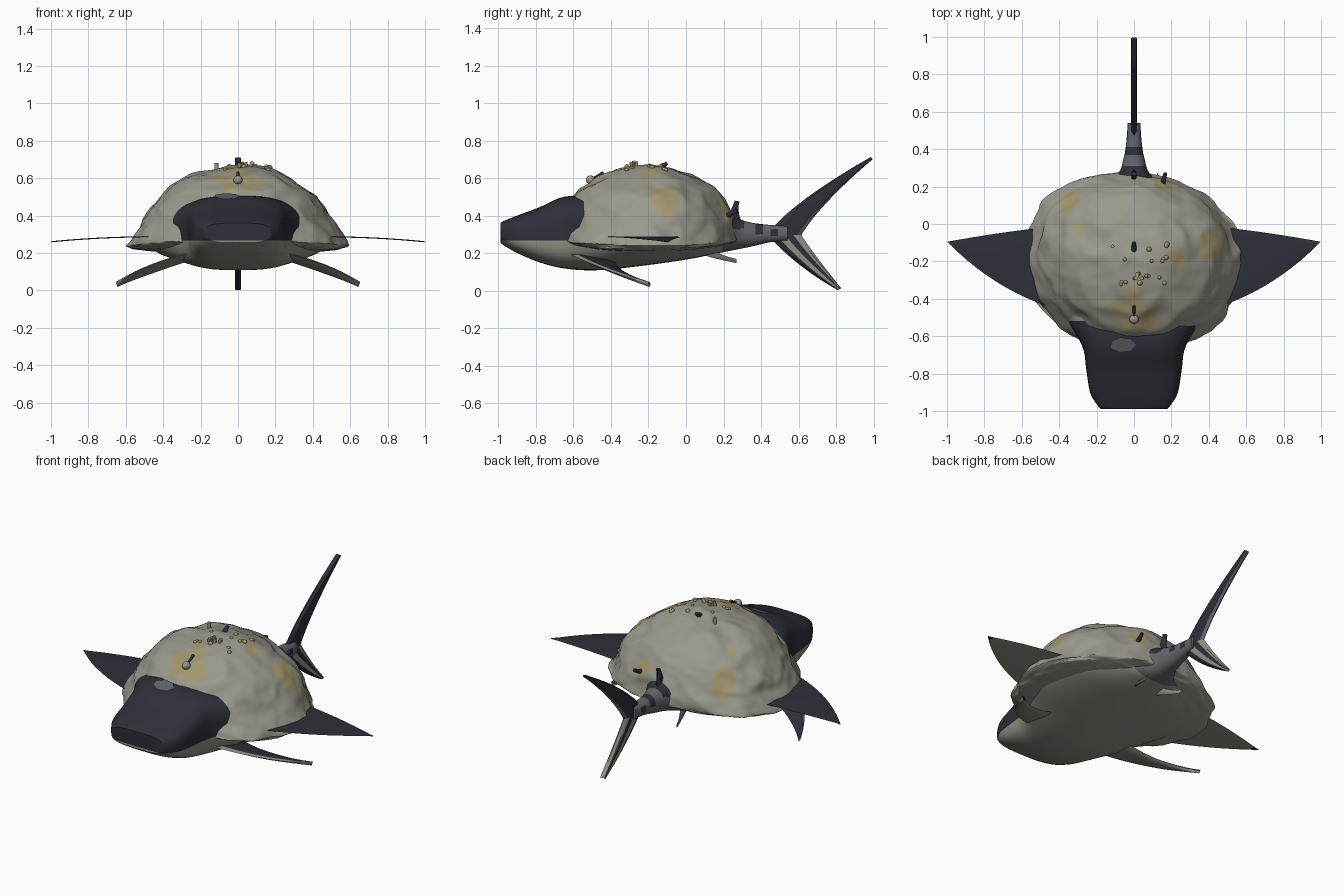
import bpy, bmesh, math, random
from mathutils import Vector, noise
from mathutils.bvhtree import BVHTree

random.seed(4)
if "Cube" in bpy.data.objects:
    bpy.data.objects.remove(bpy.data.objects["Cube"], do_unlink=True)


def material(name, rgb):
    m = bpy.data.materials.new(name)
    m.use_nodes = True
    m.diffuse_color = (*rgb, 1)
    bsdf = next(n for n in m.node_tree.nodes if n.type == "BSDF_PRINCIPLED")
    bsdf.inputs["Base Color"].default_value = (*rgb, 1)
    bsdf.inputs["Roughness"].default_value = 0.8
    return m


DARK = material("dark navy skin", (0.027, 0.028, 0.04))
BELLY = material("olive grey belly", (0.28, 0.28, 0.232))
STALK = material("blue grey skin", (0.12, 0.125, 0.14))
ROCK = material("grey rock", (0.325, 0.32, 0.265))
SAND = material("sandy yellow", (0.37, 0.31, 0.16))


def finish(name, bm, mats, angle=40):
    bmesh.ops.recalc_face_normals(bm, faces=bm.faces)
    me = bpy.data.meshes.new(name)
    bm.to_mesh(me)
    bm.free()
    ob = bpy.data.objects.new(name, me)
    bpy.context.collection.objects.link(ob)
    for m in mats:
        me.materials.append(m)
    bpy.ops.object.select_all(action="DESELECT")
    ob.select_set(True)
    bpy.context.view_layer.objects.active = ob
    bpy.ops.object.shade_smooth_by_angle(angle=math.radians(angle))
    return ob


def catmull(a, b, c, d, t):
    return 0.5 * (2 * b + (c - a) * t + (2 * a - 5 * b + 4 * c - d) * t * t
                  + (3 * b - a - 3 * c + d) * t ** 3)


# Body: rounded sections along y, as (y, half width, bottom, top)
stations = [
    (-0.99, 0.175, 0.255, 0.36), (-0.97, 0.195, 0.24, 0.372),
    (-0.9, 0.235, 0.2, 0.4), (-0.78, 0.255, 0.15, 0.445),
    (-0.65, 0.278, 0.118, 0.5), (-0.48, 0.38, 0.108, 0.5),
    (-0.25, 0.5, 0.13, 0.46), (0.0, 0.46, 0.165, 0.43),
    (0.15, 0.27, 0.195, 0.41), (0.25, 0.1, 0.215, 0.39),
    (0.35, 0.056, 0.235, 0.362), (0.45, 0.04, 0.258, 0.35),
    (0.54, 0.034, 0.265, 0.345)]
pts = [Vector(s) for s in stations]
sections = []
for i in range(len(pts) - 1):
    a, b, c, d = (pts[max(0, min(len(pts) - 1, i + k))] for k in (-1, 0, 1, 2))
    sections += [catmull(a, b, c, d, j / 5) for j in range(5)]
sections.append(pts[-1])

bm = bmesh.new()
rings = []
for y, w, lo, hi in sections:
    power = 0.6 + 0.3 * max(0, min(1, (y + 0.65) / 0.3))
    ring = []
    for k in range(48):
        a = math.tau * k / 48
        cx, sz = math.cos(a), math.sin(a)
        x = math.copysign(abs(cx) ** power, cx) * w
        z = math.copysign(abs(sz) ** power, sz) * (hi - lo) / 2 + (lo + hi) / 2
        ring.append(bm.verts.new((x, y, z)))
    rings.append(ring)
for r, s in zip(rings, rings[1:]):
    for k in range(48):
        bm.faces.new((r[k], r[k - 1], s[k - 1], s[k]))
bm.faces.new(rings[0])
bm.faces.new(rings[-1])
bmesh.ops.bisect_plane(bm, geom=bm.verts[:] + bm.edges[:] + bm.faces[:],
                       plane_co=(0, 0, 0.268), plane_no=(0, 0, 1))
for f in bm.faces:
    c = f.calc_center_median()
    if c.y > 0.2:
        root = c.y < 0.31 and c.z > 0.33
        spot = 0.37 < c.y < 0.42 and c.z > 0.3 or 0.46 < c.y < 0.5 and 0.29 < c.z < 0.33
        f.material_index = 0 if root or spot else 2
    else:
        f.material_index = 1 if c.z < 0.268 or c.y > -0.5 else 0
finish("body", bm, [DARK, BELLY, STALK])

# Rock shell: squashed sphere roughened with noise, with sandy patches
bm = bmesh.new()
bmesh.ops.create_icosphere(bm, subdivisions=6, radius=1)
for v in bm.verts:
    d = v.co.normalized()
    lump = noise.fractal(d * 2.0 + Vector((3, 1, 7)), 1.1, 2.1, 4)
    crease = abs(noise.noise(d * 3 + Vector((8, 2, 5))))
    r = 1.015 + 0.045 * lump - 0.05 * crease
    up = 0.39 if d.z > 0 else 0.07
    wide = 0.585 * (1 - 0.08 * max(0, min(1, d.z * 4)))
    long = 0.51 if d.y < 0 else 0.455
    x = wide * d.x * r
    v.co = (x, -0.18 + long * d.y * r - 0.04 * x,
            0.275 + up * d.z * r - 0.035 * d.x * d.x)
patches = [((0, -0.49, 0.58), 0.115), ((0.41, -0.12, 0.46), 0.09),
           ((0.37, -0.09, 0.52), 0.05), ((0.22, -0.19, 0.61), 0.05),
           ((-0.32, 0.11, 0.42), 0.085), ((0.14, 0.22, 0.42), 0.055),
           ((-0.3, -0.03, 0.55), 0.03), ((0, -0.36, 0.64), 0.035)]
for f in bm.faces:
    c = f.calc_center_median()
    wobble = 1 + 0.6 * noise.noise(c * 12)
    f.material_index = int(any((c - Vector(p)).length < r * wobble
                               for p, r in patches))
tree = BVHTree.FromBMesh(bm)
finish("rock_shell", bm, [ROCK, SAND], 50)


def surface(x, y):
    return tree.ray_cast(Vector((x, y, 2)), Vector((0, 0, -1)))[0]


def bezier(p, t):
    a, b, c = map(Vector, p)
    return a * (1 - t) ** 2 + b * 2 * t * (1 - t) + c * t * t


def fin(name, lead, trail, thick, axis, mats, rule, power=0.5, mirror=False):
    """Lens shaped blade between a leading and a trailing curve."""
    bm = bmesh.new()
    n, m = 14, 8
    axis = Vector(axis)
    for side in (1, -1):
        grid = []
        for i in range(n + 1):
            a, b = bezier(lead, i / n), bezier(trail, i / n)
            grid.append([bm.verts.new(a.lerp(b, j / m) + axis * side * thick
                         * (4 * j / m * (1 - j / m)) ** power)
                         for j in range(m + 1)])
        for i in range(n):
            for j in range(m):
                f = bm.faces.new((grid[i][j], grid[i + 1][j],
                                  grid[i + 1][j + 1], grid[i][j + 1]))
                f.material_index = rule(i / n, (j + 0.5) / m, side)
    bmesh.ops.remove_doubles(bm, verts=bm.verts, dist=0.0005)
    ob = finish(name, bm, mats)
    if mirror:
        mod = ob.modifiers.new("mirror", "MIRROR")
        mod.use_axis[0] = True


# Paired fins
def underside(u, v, side):
    return 1 if side < 0 and u < 0.9 else 0


fin("side_fins", [(0.4, -0.46, 0.287), (0.74, -0.36, 0.288), (0.998, -0.095, 0.26)],
    [(0.4, -0.01, 0.287), (0.7, -0.04, 0.288), (0.998, -0.095, 0.26)],
    0.003, (0, 0, 1), [DARK, BELLY], underside, mirror=True)
fin("front_flippers", [(0.18, -0.65, 0.215), (0.5, -0.56, 0.15), (0.65, -0.2, 0.035)],
    [(0.18, -0.38, 0.19), (0.42, -0.4, 0.11), (0.645, -0.19, 0.03)],
    0.013, (0.35, 0, 1), [DARK, BELLY],
    lambda u, v, s: 1 if s < 0 or v < 0.13 else 0, mirror=True)
fin("rear_flippers", [(0.07, 0.06, 0.2), (0.1, 0.16, 0.17), (0.13, 0.27, 0.15)],
    [(0.07, 0.16, 0.21), (0.1, 0.2, 0.18), (0.125, 0.27, 0.165)],
    0.008, (0.3, 0, 1), [STALK, BELLY], underside, mirror=True)

# Tail fin lobes
fin("tail_upper_lobe", [(0, 0.45, 0.32), (0, 0.58, 0.48), (0, 0.985, 0.712)],
    [(0, 0.6, 0.27), (0, 0.69, 0.44), (0, 0.997, 0.702)], 0.015, (1, 0, 0),
    [DARK, STALK], lambda u, v, s: int(v > 0.85), 0.12)
fin("tail_lower_lobe", [(0, 0.45, 0.28), (0, 0.6, 0.12), (0, 0.81, 0.002)],
    [(0, 0.6, 0.32), (0, 0.66, 0.22), (0, 0.828, 0.012)], 0.015, (1, 0, 0),
    [DARK, BELLY], lambda u, v, s: int(v > 0.75 or 0.3 < v < 0.55), 0.12)

# Small fin at the tail root
fin("back_finlet", [(0, 0.2, 0.36), (0, 0.24, 0.42), (0, 0.26, 0.48)],
    [(0, 0.3, 0.36), (0, 0.27, 0.42), (0, 0.285, 0.475)], 0.014, (1, 0, 0),
    [DARK], lambda u, v, s: 0)


def rod(name, a, b, r1, r2, mat):
    a, b = Vector(a), Vector(b)
    bm = bmesh.new()
    bmesh.ops.create_cone(bm, cap_ends=True, segments=10, radius1=r1,
                          radius2=r2, depth=(b - a).length)
    rot = (b - a).to_track_quat("Z", "Y").to_matrix()
    for v in bm.verts:
        v.co = rot @ v.co + (a + b) / 2
    finish(name, bm, [mat])


def ball(name, centre, r, mat):
    bm = bmesh.new()
    bmesh.ops.create_icosphere(bm, subdivisions=3, radius=r)
    bmesh.ops.translate(bm, verts=bm.verts, vec=centre)
    finish(name, bm, [mat])


# Pale bead on a dark stem, and a dark horn on the summit
bead = surface(0, -0.51) + Vector((0, 0, 0.012))
ball("bead", bead, 0.024, ROCK)
rod("bead_stem", bead, surface(0, -0.44) + Vector((0, 0, 0.012)), 0.005, 0.009, DARK)
top = surface(0, -0.13)
rod("summit_horn", top - Vector((0, 0.03, 0.02)), top + Vector((0, 0.03, 0.022)),
    0.02, 0.01, DARK)
rod("rear_horn", (0.155, 0.22, 0.4), (0.168, 0.272, 0.425), 0.014, 0.01, DARK)

# Barnacles and coral stubs scattered on the summit
for i in range(14):
    p = surface(random.uniform(-0.12, 0.2), random.uniform(-0.34, -0.06))
    ball(f"barnacle_{i}", p, random.uniform(0.008, 0.014), SAND)
for i in range(5):
    p = surface(0.015 * i, -0.29 + 0.012 * (i % 3))
    rod(f"coral_stub_{i}", p - Vector((0, 0, 0.01)),
        p + Vector((random.uniform(-0.02, 0.03), 0, 0.022)), 0.009, 0.011, SAND)
p = surface(-0.115, -0.12)
rod("rock_stub", p - Vector((0, 0, 0.01)), p + Vector((0, 0, 0.035)), 0.01, 0.01, ROCK)

# Pale blotch on the head, set flush with the skin
bm = bmesh.new()
ring = [bm.verts.new((-0.06 + 0.07 * math.cos(a), -0.645 + 0.04 * math.sin(a),
                      0.505 + 0.014 * math.sin(a)))
        for a in (math.tau * k / 7 for k in range(7))]
bm.faces.new(ring)
finish("head_blotch", bm, [STALK])
